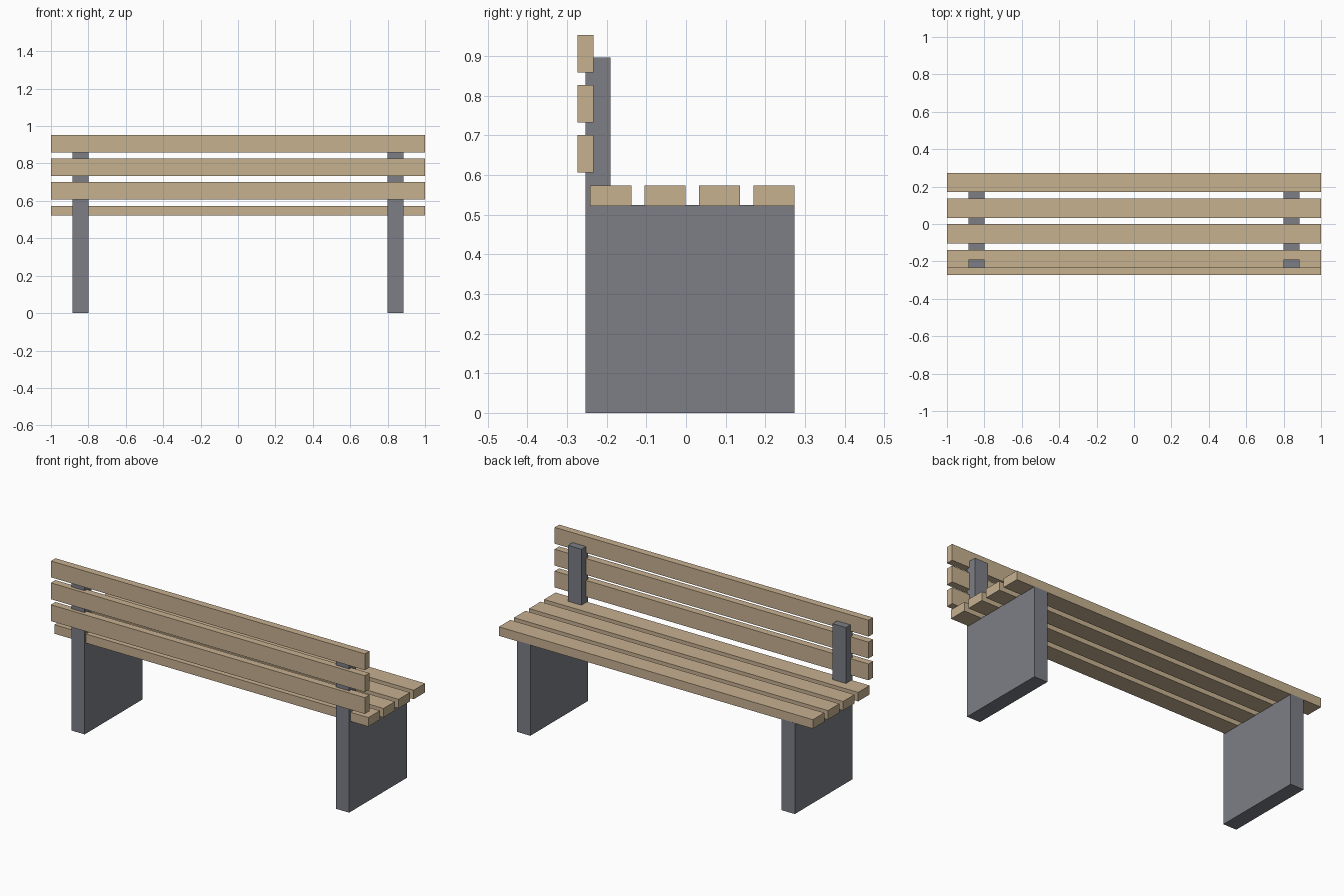
import bpy
import bmesh

if "Cube" in bpy.data.objects:
    bpy.data.objects.remove(bpy.data.objects["Cube"])


def material(name, color):
    mat = bpy.data.materials.new(name)
    mat.diffuse_color = (*color, 1)
    mat.use_nodes = True
    mat.node_tree.nodes["Principled BSDF"].inputs["Base Color"].default_value = mat.diffuse_color
    return mat


wood = material("wood", (0.57, 0.44, 0.28))
stone = material("dark_grey", (0.20, 0.21, 0.235))


def extrude_x(name, profile, x0, x1, mat):
    """Extrude a (y, z) profile along x into a closed prism."""
    bm = bmesh.new()
    face = bm.faces.new([bm.verts.new((x0, y, z)) for y, z in profile])
    ext = bmesh.ops.extrude_face_region(bm, geom=[face])
    verts = [g for g in ext["geom"] if isinstance(g, bmesh.types.BMVert)]
    bmesh.ops.translate(bm, verts=verts, vec=(x1 - x0, 0, 0))
    bmesh.ops.recalc_face_normals(bm, faces=bm.faces)
    mesh = bpy.data.meshes.new(name)
    bm.to_mesh(mesh)
    bm.free()
    mesh.materials.append(mat)
    obj = bpy.data.objects.new(name, mesh)
    bpy.context.collection.objects.link(obj)
    return obj


def slat(name, y0, z0, depth, height):
    y1, z1 = y0 + depth, z0 + height
    extrude_x(name, [(y0, z0), (y1, z0), (y1, z1), (y0, z1)], -1, 1, wood)


# Side panels: broad leg with a narrow upright for the backrest
panel = [(-0.253, 0), (0.274, 0), (0.274, 0.525), (-0.191, 0.525),
         (-0.191, 0.896), (-0.253, 0.896)]
extrude_x("left_side_panel", panel, -0.885, -0.80, stone)
extrude_x("right_side_panel", panel, 0.80, 0.885, stone)

# Seat slats
for i in range(4):
    slat(f"seat_slat_{i + 1}", -0.242 + i * 0.1373, 0.522, 0.104, 0.052)

# Backrest slats
for i, z in enumerate((0.607, 0.733, 0.859)):
    slat(f"back_slat_{i + 1}", -0.274, z, 0.041, 0.094)
